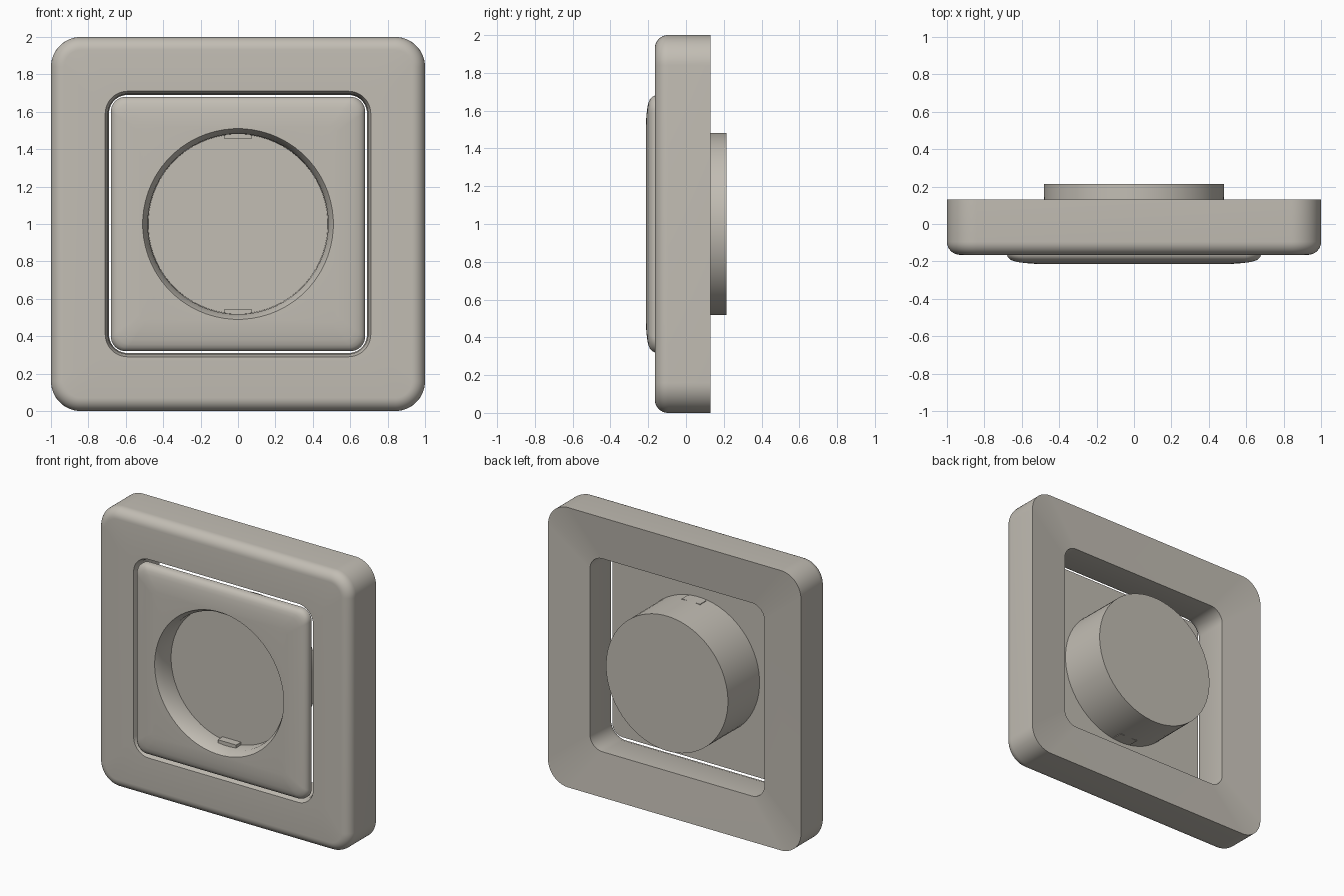
import bpy, bmesh
from math import sin, cos, pi, radians

cube = bpy.data.objects.get("Cube")
if cube:
    bpy.data.objects.remove(cube, do_unlink=True)

N = 16          # points per corner
MID = 1.0       # height of the plate centre

mat = bpy.data.materials.new("warm_grey_plastic")
mat.use_nodes = True
colour = (0.54, 0.51, 0.455, 1)
mat.diffuse_color = colour
mat.node_tree.nodes["Principled BSDF"].inputs["Base Color"].default_value = colour


def square(half, r, y):
    """Rounded square loop in the XZ plane."""
    pts = []
    for i in range(4):
        mid = pi / 4 + i * pi / 2
        cx = (half - r) * (1 if cos(mid) > 0 else -1)
        cz = (half - r) * (1 if sin(mid) > 0 else -1)
        for j in range(N):
            a = i * pi / 2 + j / (N - 1) * pi / 2
            pts.append((cx + r * cos(a), y, MID + cz + r * sin(a)))
    return pts


def circle(r, y):
    """Circle loop with the same point count as a rounded square."""
    angles = [(k + 0.5) / (4 * N) * 2 * pi for k in range(4 * N)]
    return [(r * cos(a), y, MID + r * sin(a)) for a in angles]


def finish(name, bm):
    bmesh.ops.recalc_face_normals(bm, faces=bm.faces)
    mesh = bpy.data.meshes.new(name)
    bm.to_mesh(mesh)
    bm.free()
    mesh.materials.append(mat)
    obj = bpy.data.objects.new(name, mesh)
    bpy.context.collection.objects.link(obj)
    bpy.ops.object.select_all(action='DESELECT')
    obj.select_set(True)
    bpy.context.view_layer.objects.active = obj
    bpy.ops.object.shade_smooth_by_angle(angle=radians(30))
    return obj


def loft(name, loops, ring=False):
    """Skin consecutive loops; close into a ring or cap both ends."""
    bm = bmesh.new()
    rows = [[bm.verts.new(p) for p in loop] for loop in loops]
    pairs = list(zip(rows, rows[1:]))
    if ring:
        pairs.append((rows[-1], rows[0]))
    else:
        bm.faces.new(rows[0])
        bm.faces.new(rows[-1])
    for a, b in pairs:
        for k in range(len(a)):
            m = (k + 1) % len(a)
            bm.faces.new((a[k], a[m], b[m], b[k]))
    return finish(name, bm)


# Outer frame: rounded front edge, tapered opening, dished back
FRONT, BACK, FILLET = -0.165, 0.13, 0.07
frame = [square(1.0, 0.16, BACK)]
for s in range(9):
    a = s / 8 * pi / 2
    inset = FILLET * (1 - cos(a))
    frame.append(square(1.0 - inset, 0.16 - inset, FRONT + FILLET * (1 - sin(a))))
frame += [square(0.71, 0.12, FRONT), square(0.695, 0.105, FRONT + 0.04),
          square(0.69, 0.10, 0.10)]
loft("outer_frame", frame, ring=True)

# Socket insert: recess floor, chamfered mouth, pillowed face, rear drum
insert = [circle(0.480, -0.07), circle(0.483, -0.165), circle(0.51, -0.213),
          square(0.53, 0.04, -0.213)]
pillow = [(0.58, -0.209), (0.62, -0.204), (0.645, -0.198), (0.662, -0.190),
          (0.674, -0.178), (0.68, -0.163), (0.68, -0.14)]
insert += [square(h, 0.08 - (0.68 - h) * 0.3, y) for h, y in pillow]
insert += [circle(0.484, -0.14), circle(0.482, 0.215)]
loft("socket_insert", insert)

# Small locating tabs at the top and bottom of the recess
for name, side in (("upper_tab", 1), ("lower_tab", -1)):
    bm = bmesh.new()
    bmesh.ops.create_cube(bm, size=1)
    bmesh.ops.scale(bm, vec=(0.145, 0.07, 0.028), verts=bm.verts)
    bmesh.ops.translate(bm, vec=(0, -0.09, MID + side * 0.469), verts=bm.verts)
    finish(name, bm)
